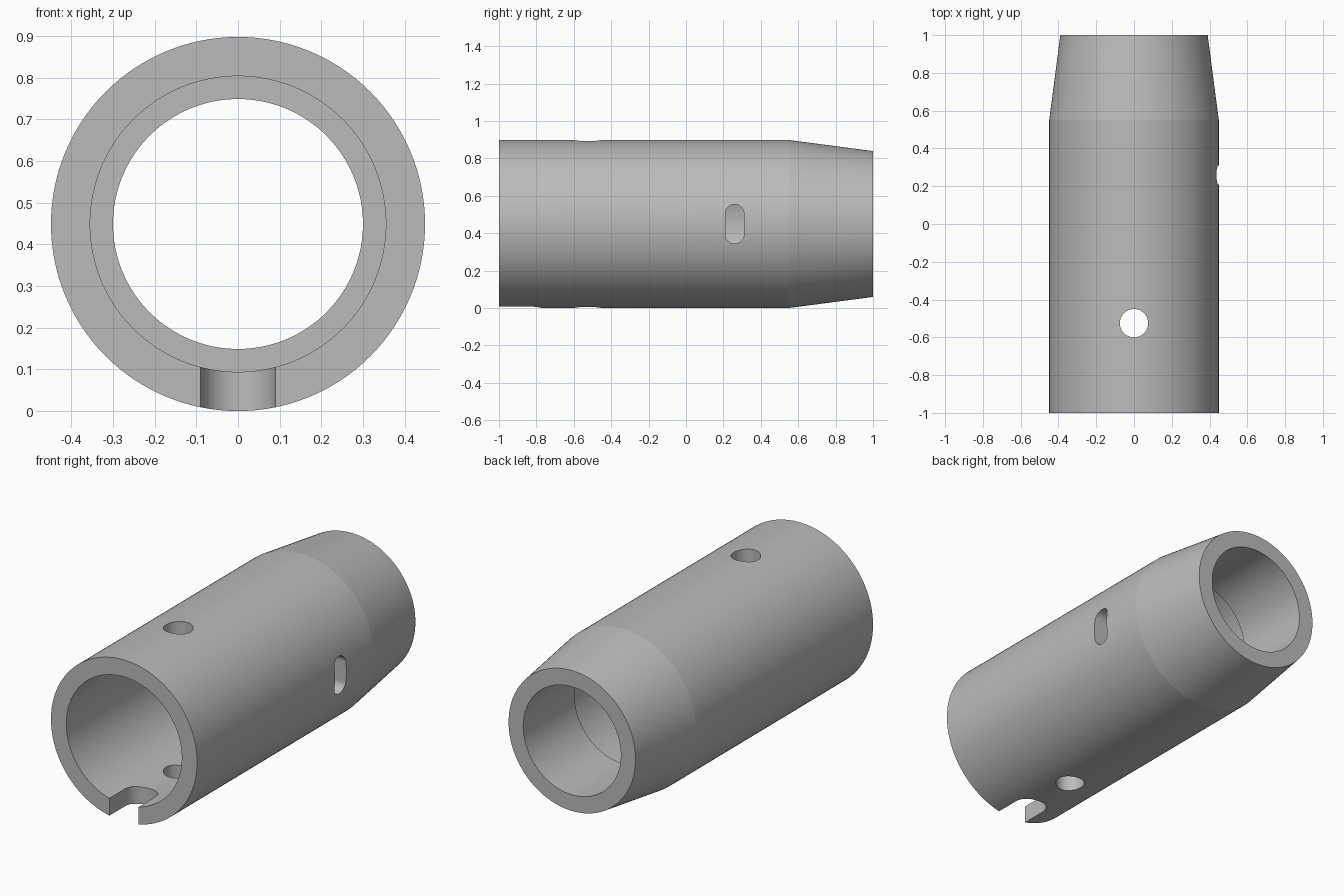
import bpy, bmesh
from math import cos, sin, pi
from mathutils import Matrix, Vector

cube = bpy.data.objects.get("Cube")
if cube:
    bpy.data.objects.remove(cube, do_unlink=True)

SIDES = 128
R = 0.449          # outer radius, also the height of the axis

grey = bpy.data.materials.new("plain grey")
grey.use_nodes = True
colour = (0.5, 0.5, 0.5, 1)
grey.diffuse_color = colour
grey.node_tree.nodes["Principled BSDF"].inputs["Base Color"].default_value = colour


def add_object(name, bm):
    bmesh.ops.recalc_face_normals(bm, faces=bm.faces)
    mesh = bpy.data.meshes.new(name)
    bm.to_mesh(mesh)
    bm.free()
    mesh.materials.append(grey)
    obj = bpy.data.objects.new(name, mesh)
    bpy.context.collection.objects.link(obj)
    return obj


def tube(name, profile):
    """Revolve a closed (radius, y) profile around the long axis."""
    bm = bmesh.new()
    rings = []
    for i in range(SIDES):
        a = 2 * pi * i / SIDES
        rings.append([bm.verts.new((r * cos(a), y, R + r * sin(a))) for r, y in profile])
    n = len(profile)
    for i in range(SIDES):
        p, q = rings[i], rings[(i + 1) % SIDES]
        for j in range(n):
            k = (j + 1) % n
            bm.faces.new((p[j], p[k], q[k], q[j]))
    return add_object(name, bm)


def stadium_cutter(name, radius, a, b, direction, depth):
    """Prism with a round-ended outline running from a to b."""
    a, b, direction = Vector(a), Vector(b), Vector(direction)
    along = (b - a).normalized()
    across = direction.cross(along)
    points = []
    steps = 24
    for centre, sign in ((b, 1), (a, -1)):
        for i in range(steps + 1):
            t = pi * i / steps
            points.append(centre + sign * radius * (across * cos(t) + along * sin(t)))
    bm = bmesh.new()
    face = bm.faces.new([bm.verts.new(p) for p in points])
    out = bmesh.ops.extrude_face_region(bm, geom=[face])
    moved = [v for v in out["geom"] if isinstance(v, bmesh.types.BMVert)]
    bmesh.ops.translate(bm, verts=moved, vec=direction * depth)
    return add_object(name, bm)


# Tapered sleeve with a stepped bore
sleeve = tube("sleeve", [(R, -1), (R, 0.55), (0.39, 1),
                         (0.30, 1), (0.30, 0.55), (0.355, 0.55), (0.355, -1)])

# Round cross hole through top and bottom
bm = bmesh.new()
bmesh.ops.create_cone(bm, cap_ends=True, segments=48, radius1=0.075, radius2=0.075,
                      depth=1.4, matrix=Matrix.Translation((0, -0.525, R)))
hole = add_object("cross_hole_cutter", bm)

# Round-ended notch in the front lip and slot in the side wall
notch = stadium_cutter("front_notch_cutter", 0.09, (0, -1.2, -0.1), (0, -0.86, -0.1),
                       (0, 0, 1), 0.35)
slot = stadium_cutter("side_slot_cutter", 0.05, (0.2, 0.26, R - 0.055), (0.2, 0.26, R + 0.055),
                      (1, 0, 0), 0.4)

# Cut the openings
bpy.context.view_layer.objects.active = sleeve
for cutter in (hole, notch, slot):
    mod = sleeve.modifiers.new(cutter.name, "BOOLEAN")
    mod.operation = "DIFFERENCE"
    mod.solver = "EXACT"
    mod.object = cutter
    bpy.ops.object.modifier_apply(modifier=mod.name)
    bpy.data.objects.remove(cutter, do_unlink=True)

# Smooth round walls, crisp rims
bpy.ops.object.select_all(action="DESELECT")
sleeve.select_set(True)
bpy.ops.object.shade_smooth_by_angle(angle=0.12)
